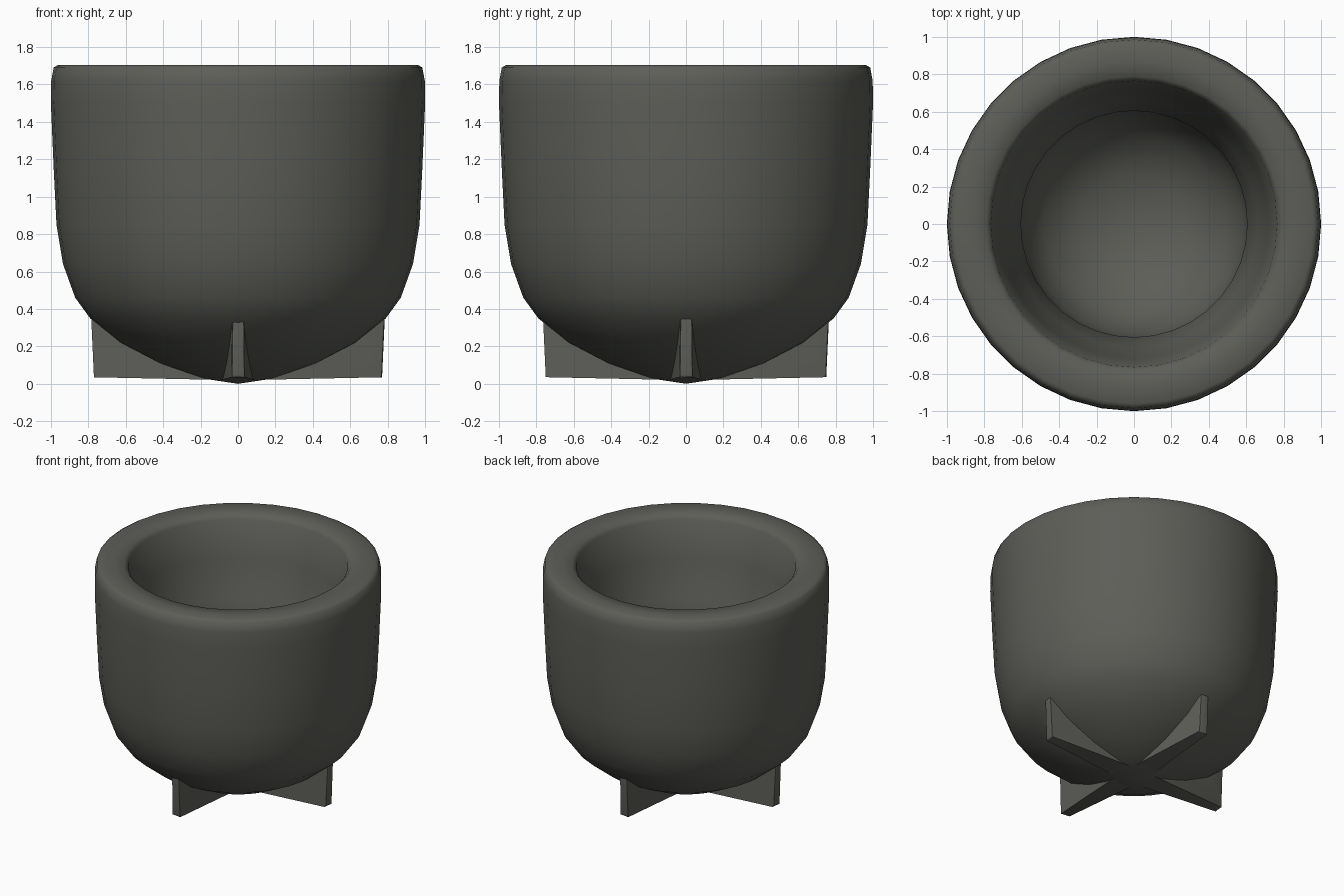
import bpy, bmesh, math
from mathutils import Matrix

cube = bpy.data.objects.get("Cube")
if cube:
    bpy.data.objects.remove(cube, do_unlink=True)

stone = bpy.data.materials.new("dark olive grey")
stone.use_nodes = True
colour = (0.11, 0.11, 0.098, 1)
stone.diffuse_color = colour
stone.node_tree.nodes["Principled BSDF"].inputs["Base Color"].default_value = colour


def make_object(name, bm, angle):
    bmesh.ops.recalc_face_normals(bm, faces=bm.faces)
    mesh = bpy.data.meshes.new(name)
    bm.to_mesh(mesh)
    bm.free()
    mesh.materials.append(stone)
    obj = bpy.data.objects.new(name, mesh)
    bpy.context.collection.objects.link(obj)
    bpy.ops.object.select_all(action="DESELECT")
    obj.select_set(True)
    bpy.context.view_layer.objects.active = obj
    bpy.ops.object.shade_smooth_by_angle(angle=math.radians(angle))
    return obj


# Bowl: outer wall, flat rim and tapering cavity turned around the z axis
outer = [(0, 0), (0.2, 0.03), (0.42, 0.11), (0.63, 0.22), (0.79, 0.35),
         (0.87, 0.46), (0.935, 0.64), (0.97, 0.85), (0.985, 1.15),
         (1.0, 1.5), (0.998, 1.62), (0.985, 1.69)]
rim = [(0.96, 1.705), (0.87, 1.705), (0.79, 1.7), (0.765, 1.67)]
cavity = [(0.72, 1.4), (0.66, 1.12), (0.605, 0.95), (0.62, 0.82),
          (0.58, 0.6), (0.48, 0.42), (0.28, 0.29), (0, 0.24)]
bm = bmesh.new()
verts = [bm.verts.new((r, 0, z)) for r, z in outer + rim + cavity]
edges = [bm.edges.new(pair) for pair in zip(verts, verts[1:])]
bmesh.ops.spin(bm, geom=verts + edges, cent=(0, 0, 0), axis=(0, 0, 1),
               angle=2 * math.tau / 2, steps=36, use_duplicate=False)
bmesh.ops.remove_doubles(bm, verts=bm.verts, dist=0.001)
make_object("bowl", bm, 80)

# Fins: upright plates that thicken towards the middle of the base
names = ["left_fin", "back_fin", "right_fin", "front_fin"]
for i, name in enumerate(names):
    reach = 0.785 if i % 2 == 0 else 0.765
    side = [(0.05, 0.02, 0.09), (reach - 0.015, 0.035, 0.035),
            (reach, 0.37, 0.03), (0.6, 0.4, 0.045), (0.05, 0.2, 0.09)]
    bm = bmesh.new()
    faces = [bm.faces.new([bm.verts.new((x, s * half, z)) for x, z, half in side])
             for s in (-1, 1)]
    bmesh.ops.bridge_loops(bm, edges=bm.edges[:])
    tips = [e for e in bm.edges if min(v.co.x for v in e.verts) > 0.7]
    bmesh.ops.bevel(bm, geom=tips, offset=0.012, segments=2,
                    affect="EDGES", profile=0.5)
    bmesh.ops.rotate(bm, verts=bm.verts, cent=(0, 0, 0),
                     matrix=Matrix.Rotation(i * math.pi / 2, 3, "Z"))
    make_object(name, bm, 40)
